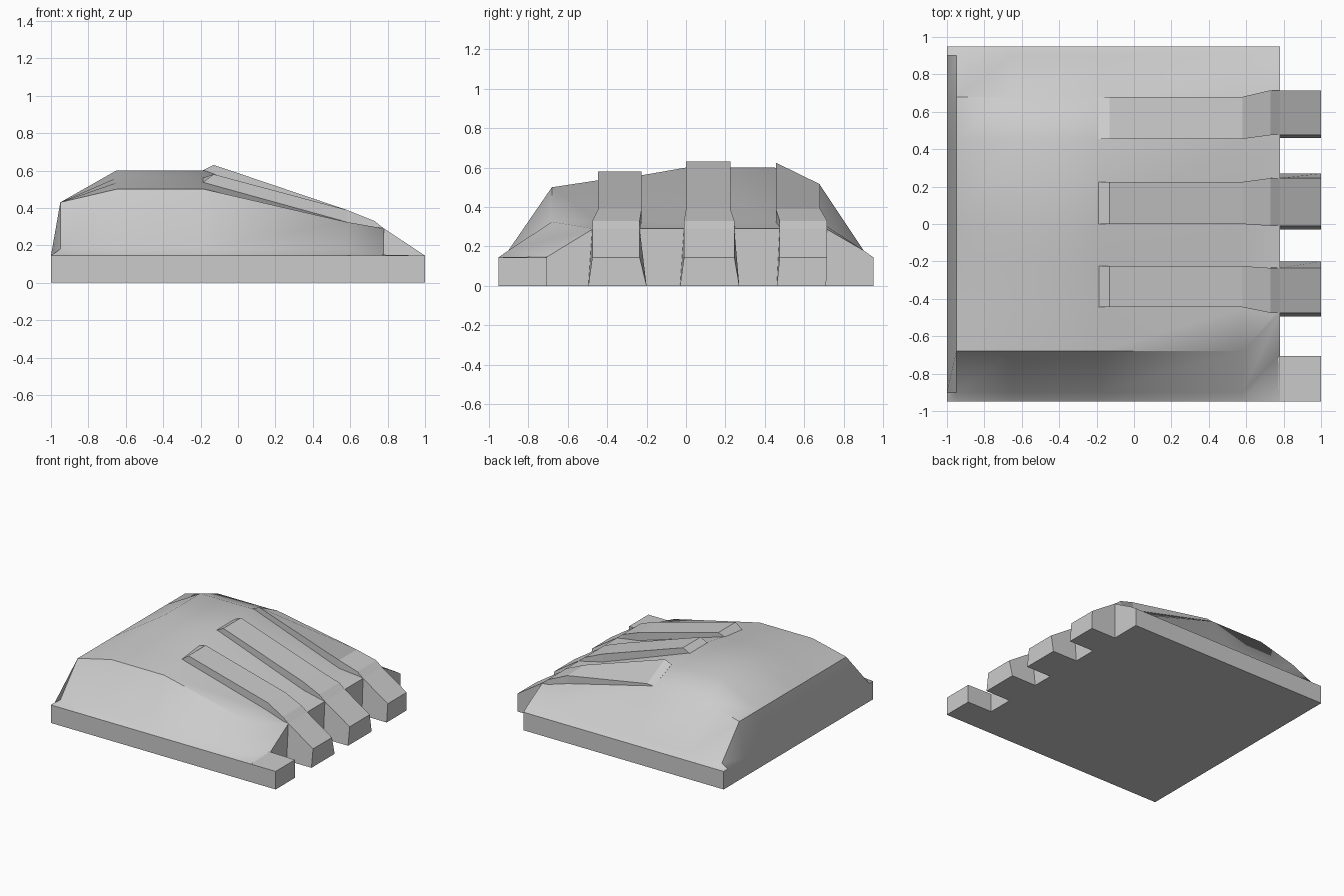
import bpy, bmesh, math

if "Cube" in bpy.data.objects:
    bpy.data.objects.remove(bpy.data.objects["Cube"])


def loft(name, sections):
    """Skin a list of closed cross-sections and cap both ends."""
    bm = bmesh.new()
    rings = [[bm.verts.new(p) for p in s] for s in sections]
    n = len(rings[0])
    for a, b in zip(rings, rings[1:]):
        for i in range(n):
            j = (i + 1) % n
            bm.faces.new((a[i], a[j], b[j], b[i]))
    bm.faces.new(rings[0])
    bm.faces.new(rings[-1])
    bmesh.ops.recalc_face_normals(bm, faces=bm.faces)
    mesh = bpy.data.meshes.new(name)
    bm.to_mesh(mesh)
    bm.free()
    ob = bpy.data.objects.new(name, mesh)
    bpy.context.collection.objects.link(ob)
    return ob


# Domed body: cross-sections across y, lofted along x
RIM = 0.145
ys = [-0.95, -0.9, -0.68, -0.45, -0.23, 0, 0.45, 0.68, 0.9, 0.95]
crown = [RIM, 0.18, 0.50, 0.535, 0.56, 0.6, 0.6, 0.51, 0.18, RIM]
end_ys = [-0.95, -0.7, -0.47, -0.45, -0.23, 0, 0.45, 0.71, 0.9, 0.95]


def level(z):
    return [RIM, 0.18] + [z] * 6 + [0.18, RIM]


def section(x, yy, zz):
    return [(x, yy[0], 0)] + [(x, y, z) for y, z in zip(yy, zz)] + [(x, yy[-1], 0)]


end_z = level(0.29)
end_z[1] = 0.15
body = loft("domed_body", [
    section(-1, ys, [RIM] * 10),
    section(-0.95, ys, level(0.43)),
    section(-0.65, ys, crown),
    section(-0.18, ys, crown),
    section(0.58, ys, level(0.325)),
    section(0.78, end_ys, end_z),
])
bpy.context.view_layer.objects.active = body
body.select_set(True)
bpy.ops.object.shade_smooth_by_angle(angle=math.radians(40))


# Raised ribs that run down the slope and overhang as toes
def rib(name, narrow, wide, foot, start, peak):
    (a, b), (c, d), (e, f) = narrow, wide, foot
    rows = [  # x, top y pair, top z pair, bottom y pair, bottom z
        (-0.19, (a, b), start, (a, b), 0.4),
        (-0.13, (a, b), peak, (a, b), 0.4),
        (0.58, (a, b), (0.39, 0.39), (a, b), 0.2),
        (0.73, (c, d), (0.33, 0.33), (c, d), 0.1),
        (0.78, (c, d), (0.29, 0.29), (e, f), 0),
        (1.0, (c, d), (RIM, RIM), (e, f), 0),
    ]
    loft(name, [[(x, bt[0], bz), (x, t[0], tz[0]), (x, t[1], tz[1]), (x, bt[1], bz)]
                for x, t, tz, bt, bz in rows])


rib("front_rib", (-0.445, -0.225), (-0.475, -0.235), (-0.495, -0.2), (0.535, 0.56), (0.58, 0.58))
rib("middle_rib", (0, 0.225), (-0.01, 0.245), (-0.03, 0.27), (0.6, 0.6), (0.63, 0.63))
rib("back_rib", (0.455, 0.68), (0.475, 0.715), (0.46, 0.71), (0.6, 0.51), (0.625, 0.515))

# Low corner toe
loft("corner_toe", [[(x, -0.95, 0), (x, -0.95, RIM), (x, -0.705, z), (x, -0.705, 0)]
                    for x, z in ((0.77, 0.15), (1.0, RIM))])
